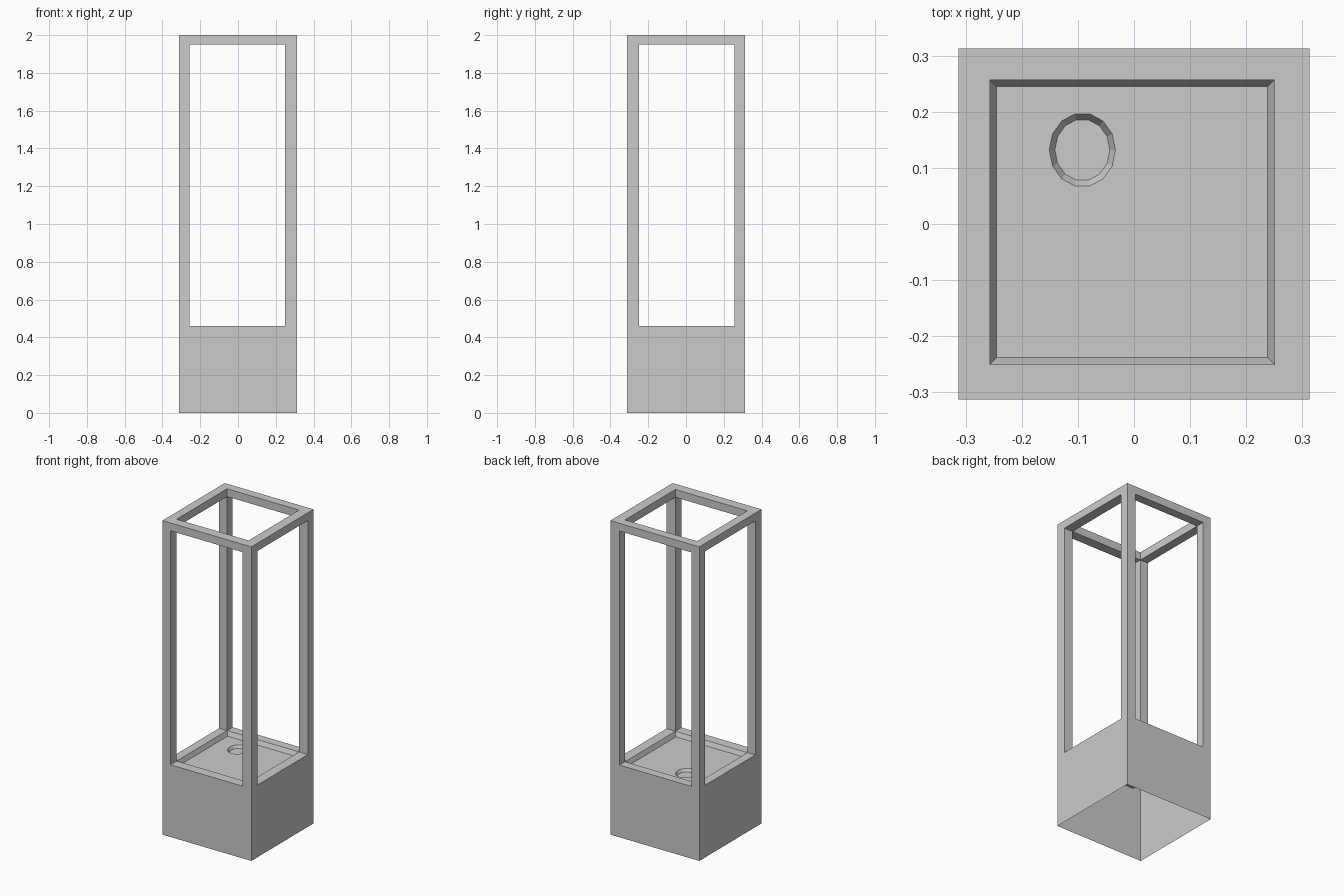
import bpy, bmesh
from math import cos, sin, pi
from mathutils import Vector

if "Cube" in bpy.data.objects:
    bpy.data.objects.remove(bpy.data.objects["Cube"])

# Grid lines shared by the base, posts and top frame
GRID = ([-0.313, -0.257, 0.25, 0.313],
        [-0.313, -0.25, 0.257, 0.313],
        [0.0, 0.46, 1.95, 2.0])


def finish(bm, name):
    bmesh.ops.remove_doubles(bm, verts=bm.verts, dist=1e-5)
    mesh = bpy.data.meshes.new(name)
    bm.to_mesh(mesh)
    bm.free()
    bpy.context.collection.objects.link(bpy.data.objects.new(name, mesh))


def add_face(bm, verts, direction):
    f = bm.faces.new(verts)
    f.normal_update()
    if f.normal.dot(direction) < 0:
        f.normal_flip()


def solid(c):
    i, j, k = c
    if not all(0 <= n <= 2 for n in c):
        return False
    # base is full, posts are the corners, the top is a border
    return (True, i != 1 and j != 1, i != 1 or j != 1)[k]


def layer(name, k):
    bm = bmesh.new()
    for i in range(3):
        for j in range(3):
            c = (i, j, k)
            if not solid(c):
                continue
            for axis in range(3):
                for side in (0, 1):
                    n = list(c)
                    n[axis] += 2 * side - 1
                    open_bottom = n[2] < 0
                    tray_hole = c == (1, 1, 0) and axis == 2
                    if solid(n) or open_bottom or tray_hole:
                        continue
                    a, b = [x for x in range(3) if x != axis]
                    verts = []
                    for da, db in ((0, 0), (1, 0), (1, 1), (0, 1)):
                        p = [0, 0, 0]
                        p[axis] = GRID[axis][c[axis] + side]
                        p[a] = GRID[a][c[a] + da]
                        p[b] = GRID[b][c[b] + db]
                        verts.append(bm.verts.new(p))
                    d = Vector((0, 0, 0))
                    d[axis] = 2 * side - 1
                    add_face(bm, verts, d)
    finish(bm, name)


layer("base", 0)
layer("posts", 1)
layer("top_frame", 2)

# Sunken tray with a shallow oval dimple
bm = bmesh.new()


def rect(inset, z):
    x0, x1 = GRID[0][1] + inset, GRID[0][2] - inset
    y0, y1 = GRID[1][1] + inset, GRID[1][2] - inset
    return [bm.verts.new((x, y, z)) for x, y in ((x0, y0), (x1, y0), (x1, y1), (x0, y1))]


def oval(rx, ry, z, n=14):
    return [bm.verts.new((-0.092 + rx * cos(2 * pi * i / n),
                          0.132 + ry * sin(2 * pi * i / n), z)) for i in range(n)]


def walls(outer, inner):
    n = len(outer)
    for i in range(n):
        m = (i + 1) % n
        add_face(bm, (outer[i], outer[m], inner[m], inner[i]), Vector((0, 0, 1)))


FLOOR = 0.432
tray_floor = rect(0.012, FLOOR)
rim = oval(0.059, 0.066, FLOOR)
edges = [bm.edges.new((loop[i - 1], loop[i])) for loop in (tray_floor, rim) for i in range(len(loop))]
bmesh.ops.triangle_fill(bm, edges=edges, use_beauty=True, normal=(0, 0, 1))
walls(rect(0, GRID[2][1]), tray_floor)
dimple = oval(0.049, 0.055, FLOOR - 0.018)
walls(rim, dimple)
add_face(bm, dimple, Vector((0, 0, 1)))
finish(bm, "tray")
